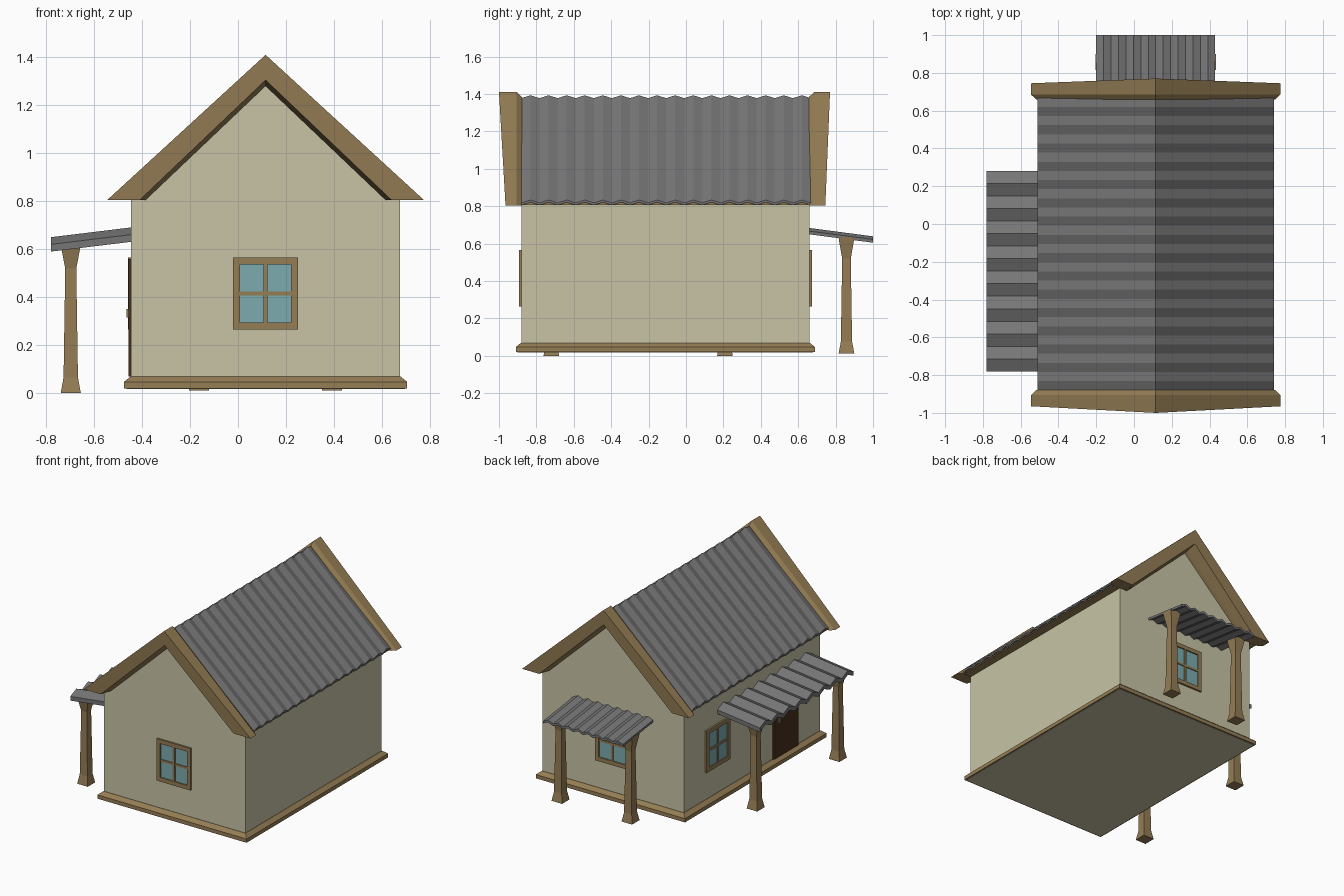
import bpy, bmesh, math
from mathutils import Vector, Matrix

if "Cube" in bpy.data.objects:
    bpy.data.objects.remove(bpy.data.objects["Cube"])


def mat(name, r, g, b):
    m = bpy.data.materials.new(name)
    m.diffuse_color = (r, g, b, 1)
    m.use_nodes = True
    m.node_tree.nodes["Principled BSDF"].inputs["Base Color"].default_value = m.diffuse_color
    return m


WALL = mat("plaster", 0.58, 0.55, 0.38)
WOOD = mat("wood", 0.30, 0.205, 0.09)
GLASS = mat("glass", 0.20, 0.41, 0.43)
DARK = mat("dark_wood", 0.06, 0.03, 0.012)
METAL = mat("sheet_metal", 0.18, 0.18, 0.18)
CX = 0.115                      # centre line of the house
Y0, Y1 = -0.88, 0.66            # front and back wall


def finish(name, bm, material):
    bmesh.ops.recalc_face_normals(bm, faces=bm.faces)
    me = bpy.data.meshes.new(name)
    bm.to_mesh(me)
    bm.free()
    me.materials.append(material)
    ob = bpy.data.objects.new(name, me)
    bpy.context.collection.objects.link(ob)
    return ob


def loft(name, rings, material):
    """Skin closed rings of equal length and cap both ends."""
    bm = bmesh.new()
    vs = [[bm.verts.new(p) for p in r] for r in rings]
    n = len(vs[0])
    for a, b in zip(vs, vs[1:]):
        for i in range(n):
            j = (i + 1) % n
            bm.faces.new((a[i], a[j], b[j], b[i]))
    bm.faces.new(vs[0])
    bm.faces.new(vs[-1])
    return finish(name, bm, material)


def boxes(name, ranges, material, place=Matrix()):
    """Boxes given as (x0, x1, y0, y1, z0, z1) in one mesh."""
    bm = bmesh.new()
    for x0, x1, y0, y1, z0, z1 in ranges:
        m = Matrix.Translation(((x0 + x1) / 2, (y0 + y1) / 2, (z0 + z1) / 2))
        s = Matrix.Diagonal((x1 - x0, y1 - y0, z1 - z0, 1))
        bmesh.ops.create_cube(bm, size=1, matrix=place @ m @ s)
    return finish(name, bm, material)


def rect(x0, x1, y0, y1, z):
    return [(x0, y0, z), (x1, y0, z), (x1, y1, z), (x0, y1, z)]


def corrugated(name, high, low, run, waves, amp, thick):
    """Zigzag sheet from edge point high to low, repeated along run."""
    high, low, run = Vector(high), Vector(low), Vector(run)
    rings = []
    for i in range(2 * waves + 1):
        off = run * (i / (2 * waves)) + Vector((0, 0, amp * (i % 2)))
        down = Vector((0, 0, -thick))
        rings.append([high + off, low + off, low + off + down, high + off + down])
    return loft(name, rings, METAL)


# Walls with gables
gable = [(-0.445, 0.019), (0.675, 0.019), (0.675, 0.81), (CX, 1.31), (-0.445, 0.81)]
loft("walls", [[(x, y, z) for x, z in gable] for y in (Y0, Y1)], WALL)

# Base trim with chamfered top
loft("base_trim", [rect(-0.475, 0.705, -0.91, 0.69, 0.02),
                   rect(-0.475, 0.705, -0.91, 0.69, 0.047),
                   rect(-0.447, 0.677, -0.882, 0.662, 0.07)], WOOD)
boxes("floor", [(-0.465, 0.695, -0.90, 0.68, 0.018, 0.03)], WALL)

# Wooden roof core
core = [(-0.505, 0.806), (0.735, 0.806), (CX, 1.37)]
loft("roof_core", [[(x, y, z) for x, z in core] for y in (Y0 + 0.005, Y1 - 0.005)], WOOD)

# Main corrugated roof
for side, name in ((-1, "roof_left"), (1, "roof_right")):
    corrugated(name, (CX, Y0, 1.378), (CX + side * 0.627, Y0, 0.818),
               (0, 1.548, 0), 16, 0.015, 0.012)


# Gable boards, leaning outwards toward the ridge
def gable_board(name, wall, d, apex_depth, eave_depth):
    def section(half, top, in_half, in_top, ya, ye):
        def y(z):
            return wall + d * (ye + (ya - ye) * (z - 0.805) / 0.605)
        pts = [(-half, 0.805), (0, top), (half, 0.805),
               (in_half, 0.805), (0, in_top), (-in_half, 0.805)]
        return [(CX + x, y(z), z) for x, z in pts]
    loft(name, [section(0.66, 1.41, 0.525, 1.305, apex_depth, eave_depth),
                section(0.66, 1.41, 0.505, 1.285, 0.025, 0.025),
                section(0.632, 1.385, 0.50, 1.28, -0.002, -0.002)], WOOD)


gable_board("front_gable_board", Y0, -1, 0.12, 0.085)
gable_board("back_gable_board", Y1, 1, 0.11, 0.085)

# Porch roofs
corrugated("side_porch_roof", (-0.435, -0.78, 0.662), (-0.78, -0.78, 0.62),
           (0, 1.06, 0), 8, 0.03, 0.03)
corrugated("back_porch_roof", (-0.2, 0.65, 0.668), (-0.2, 1.0, 0.622),
           (0.63, 0, 0), 8, 0.017, 0.017)


# Flared square porch posts
def post(name, x, y, z0, top):
    prof = [(z0, 0.042), (z0 + 0.065, 0.030), (0.52, 0.023), (top - 0.015, 0.040), (top, 0.042)]
    loft(name, [rect(x - h, x + h, y - h, y + h, z) for z, h in prof], WOOD)


for i, y in enumerate((-0.72, 0.208)):
    post(f"side_post_{i + 1}", -0.697, y, 0.0, 0.622)
for i, x in enumerate((-0.162, 0.392)):
    post(f"back_post_{i + 1}", x, 0.858, 0.012, 0.632)


# Four-pane windows
def window(name, x, y, angle):
    place = Matrix.Translation((x, y, 0.415)) @ Matrix.Rotation(math.radians(angle), 4, 'Z')
    w, h, b, m = 0.135, 0.15, 0.029, 0.008
    out, back = -0.013, 0.01
    boxes(name + "_frame", [(-w, -w + b, out, back, -h, h), (w - b, w, out, back, -h, h),
                            (-w + b, w - b, out, back, h - b, h),
                            (-w + b, w - b, out, back, -h, -h + b),
                            (-m, m, out + 0.002, back, -h + b, h - b),
                            (-w + b, w - b, out + 0.003, back, -m, m)], WOOD, place)
    boxes(name + "_glass", [(-w + b, w - b, -0.004, back, -h + b, h - b)], GLASS, place)


window("front_window", CX, Y0, 0)
window("back_window", CX, Y1, 180)
window("side_window", -0.445, 0.285, -90)

# Door and handle
boxes("door", [(-0.457, -0.43, -0.62, -0.34, 0.07, 0.56)], DARK)
boxes("door_handle", [(-0.465, -0.45, -0.41, -0.38, 0.315, 0.35)], WOOD)
